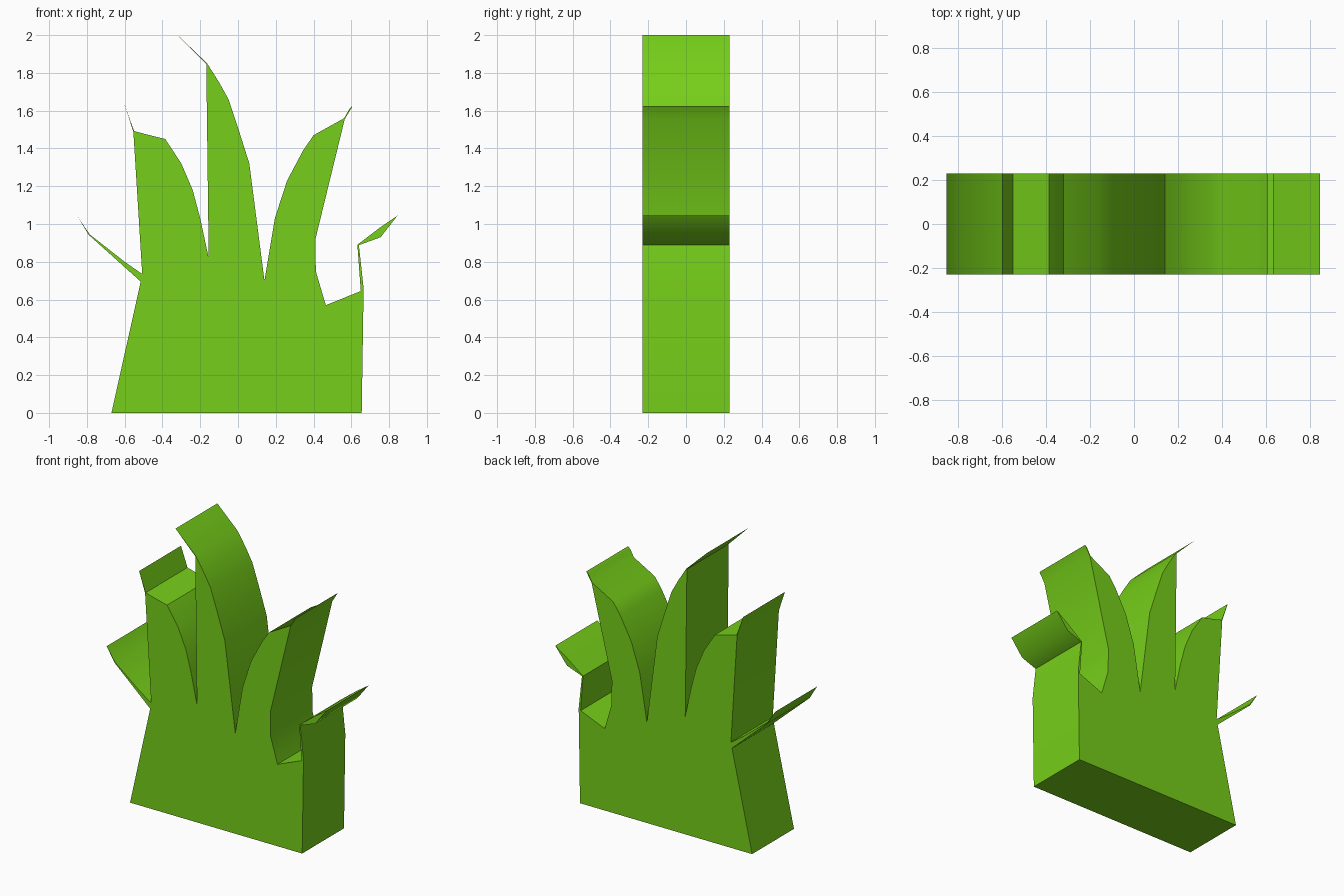
import bpy, bmesh, math

if "Cube" in bpy.data.objects:
    bpy.data.objects.remove(bpy.data.objects["Cube"])

HALF_DEPTH = 0.23

# Outline of the clump, anticlockwise seen from the front (x, z)
right_stub = [(0.655, 0), (0.665, 0.66), (0.64, 0.888)]
right_leaf = [(0.755, 0.93), (0.845, 1.045), (0.75, 0.98), (0.632, 0.89)]
notch = [(0.65, 0.645), (0.465, 0.57), (0.412, 0.75), (0.41, 0.92)]
right_blade = [(0.565, 1.555), (0.607, 1.625), (0.59, 1.61), (0.562, 1.56),
               (0.40, 1.47), (0.345, 1.39), (0.26, 1.23), (0.195, 1.03), (0.14, 0.70)]
tall_blade = [(0.06, 1.32), (0.0, 1.51), (-0.05, 1.66), (-0.10, 1.75), (-0.163, 1.85),
              (-0.32, 2.0), (-0.168, 1.848), (-0.155, 0.82)]
left_blade = [(-0.20, 1.03), (-0.24, 1.18), (-0.30, 1.32), (-0.385, 1.45), (-0.475, 1.472),
              (-0.55, 1.492), (-0.60, 1.63), (-0.554, 1.488), (-0.507, 0.735)]
left_leaf = [(-0.60, 0.80), (-0.785, 0.945), (-0.85, 1.04), (-0.79, 0.942), (-0.515, 0.695)]
base = [(-0.67, 0)]
outline = right_stub + right_leaf + notch + right_blade + tall_blade + left_blade + left_leaf + base

# Grass clump: the outline drawn straight back with front and back caps
bm = bmesh.new()
front = bm.faces.new([bm.verts.new((x, -HALF_DEPTH, z)) for x, z in outline])
result = bmesh.ops.extrude_face_region(bm, geom=[front], use_keep_orig=True)
for v in result["geom"]:
    if isinstance(v, bmesh.types.BMVert):
        v.co.y = HALF_DEPTH
bmesh.ops.recalc_face_normals(bm, faces=bm.faces[:])
bmesh.ops.triangulate(bm, faces=[f for f in bm.faces if len(f.verts) > 4])
mesh = bpy.data.meshes.new("grass_clump")
bm.to_mesh(mesh)
bm.free()
grass = bpy.data.objects.new("grass_clump", mesh)
bpy.context.collection.objects.link(grass)

# Leaf green
green = bpy.data.materials.new("leaf_green")
green.diffuse_color = (0.18, 0.62, 0.01, 1)
green.use_nodes = True
green.node_tree.nodes["Principled BSDF"].inputs["Base Color"].default_value = green.diffuse_color
mesh.materials.append(green)

# Rounded shading along the blade rims, sharp at the caps
bpy.context.view_layer.objects.active = grass
grass.select_set(True)
bpy.ops.object.shade_smooth_by_angle(angle=math.radians(40))
